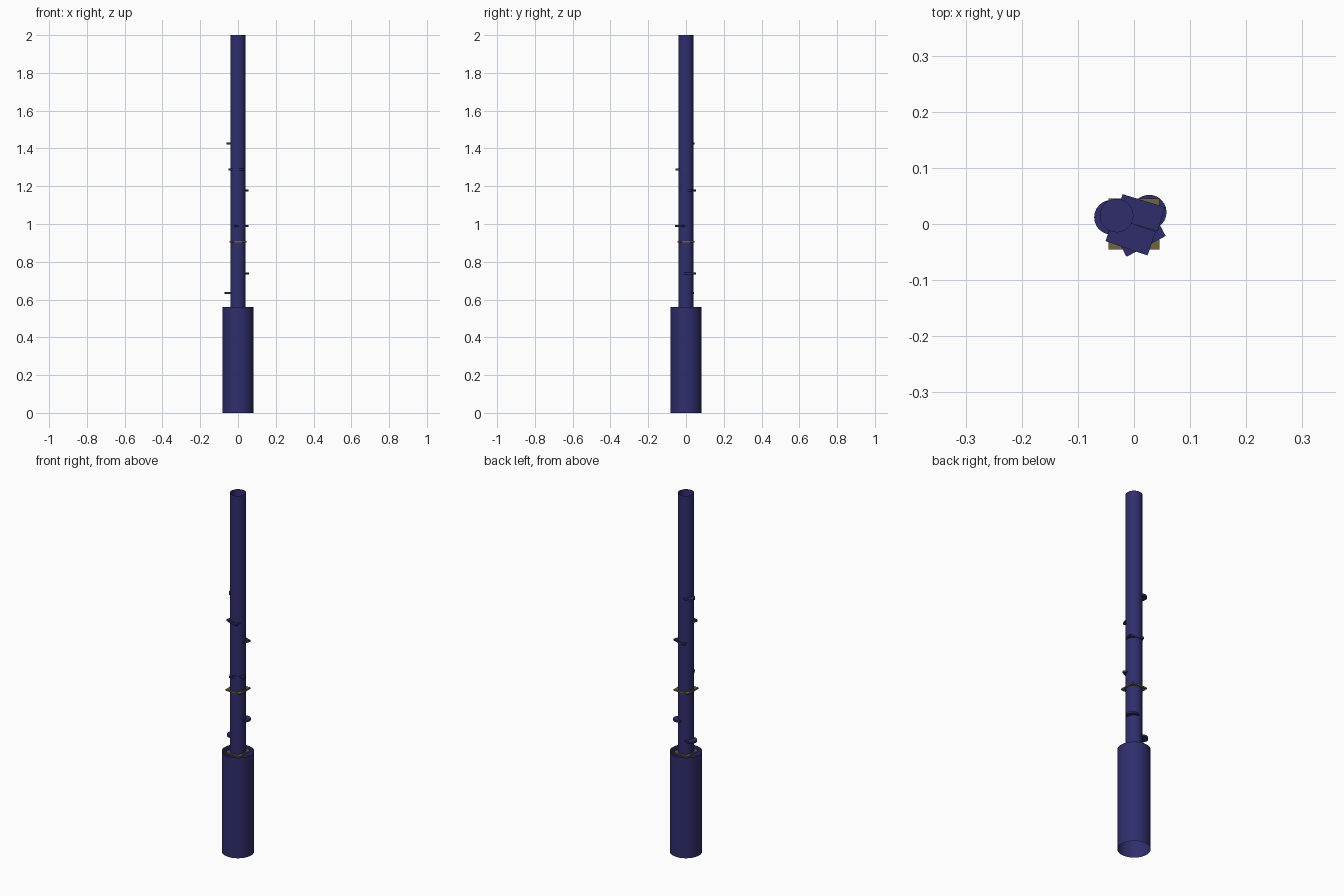
import bpy, bmesh, math
from mathutils import Matrix

if "Cube" in bpy.data.objects:
    bpy.data.objects.remove(bpy.data.objects["Cube"])


def material(name, rgb):
    m = bpy.data.materials.new(name)
    m.diffuse_color = (*rgb, 1)
    m.use_nodes = True
    m.node_tree.nodes["Principled BSDF"].inputs["Base Color"].default_value = m.diffuse_color
    return m


NAVY = material("navy blue", (0.029, 0.027, 0.15))
BROWN = material("olive brown", (0.16, 0.13, 0.05))


def finish(name, bm, mat, smooth=False):
    me = bpy.data.meshes.new(name)
    bmesh.ops.recalc_face_normals(bm, faces=bm.faces)
    if smooth:
        for f in bm.faces:
            f.smooth = True
    bm.to_mesh(me)
    bm.free()
    me.materials.append(mat)
    ob = bpy.data.objects.new(name, me)
    bpy.context.collection.objects.link(ob)
    return ob


def tube(name, r, z0, z1):
    # open-ended cylinder wall
    bm = bmesh.new()
    bmesh.ops.create_cone(bm, cap_ends=False, segments=32, radius1=r, radius2=r,
                          depth=z1 - z0, matrix=Matrix.Translation((0, 0, (z0 + z1) / 2)))
    finish(name, bm, NAVY, True)


def disc(name, x, y, z, r):
    bm = bmesh.new()
    bmesh.ops.create_cone(bm, cap_ends=True, segments=24, radius1=r, radius2=r,
                          depth=0.01, matrix=Matrix.Translation((x, y, z)))
    finish(name, bm, NAVY)


def plate(name, x, y, z, angle):
    bm = bmesh.new()
    bmesh.ops.create_cube(bm, size=1, matrix=Matrix.Translation((x, y, z))
                          @ Matrix.Rotation(math.radians(angle), 4, 'Z')
                          @ Matrix.Diagonal((0.079, 0.045, 0.01, 1)))
    finish(name, bm, NAVY)


def square_collar(name, z, half=0.045, r=0.038, n=32, t=0.008):
    # square plate with a round hole for the pole
    bm = bmesh.new()
    rows = []
    for i in range(n):
        a = 2 * math.pi * i / n
        c, s = math.cos(a), math.sin(a)
        k = half / max(abs(c), abs(s))
        rows.append([bm.verts.new((c * d, s * d, z + h)) for d, h in
                     ((r, -t / 2), (k, -t / 2), (k, t / 2), (r, t / 2))])
    for i in range(n):
        a, b = rows[i], rows[(i + 1) % n]
        for j in range(4):
            k = (j + 1) % 4
            bm.faces.new((a[j], b[j], b[k], a[k]))
    finish(name, bm, BROWN)


# Base sleeve and pole
tube("base_sleeve", 0.082, 0.0, 0.56)
tube("pole", 0.041, 0.56, 2.0)

# Brown collars
square_collar("middle_collar", 0.905)
square_collar("base_collar", 0.556)

# Round tabs
disc("round_tab_top", -0.031, 0.015, 1.427, 0.030)
disc("round_tab_right", 0.027, 0.021, 0.738, 0.031)
disc("round_tab_low", -0.040, 0.012, 0.635, 0.031)

# Rectangular tabs
plate("square_tab_top", -0.006, -0.022, 1.288, -19)
plate("square_tab_middle", 0.011, 0.020, 1.177, -17)
plate("square_tab_low", 0.011, -0.020, 0.99, 28)
